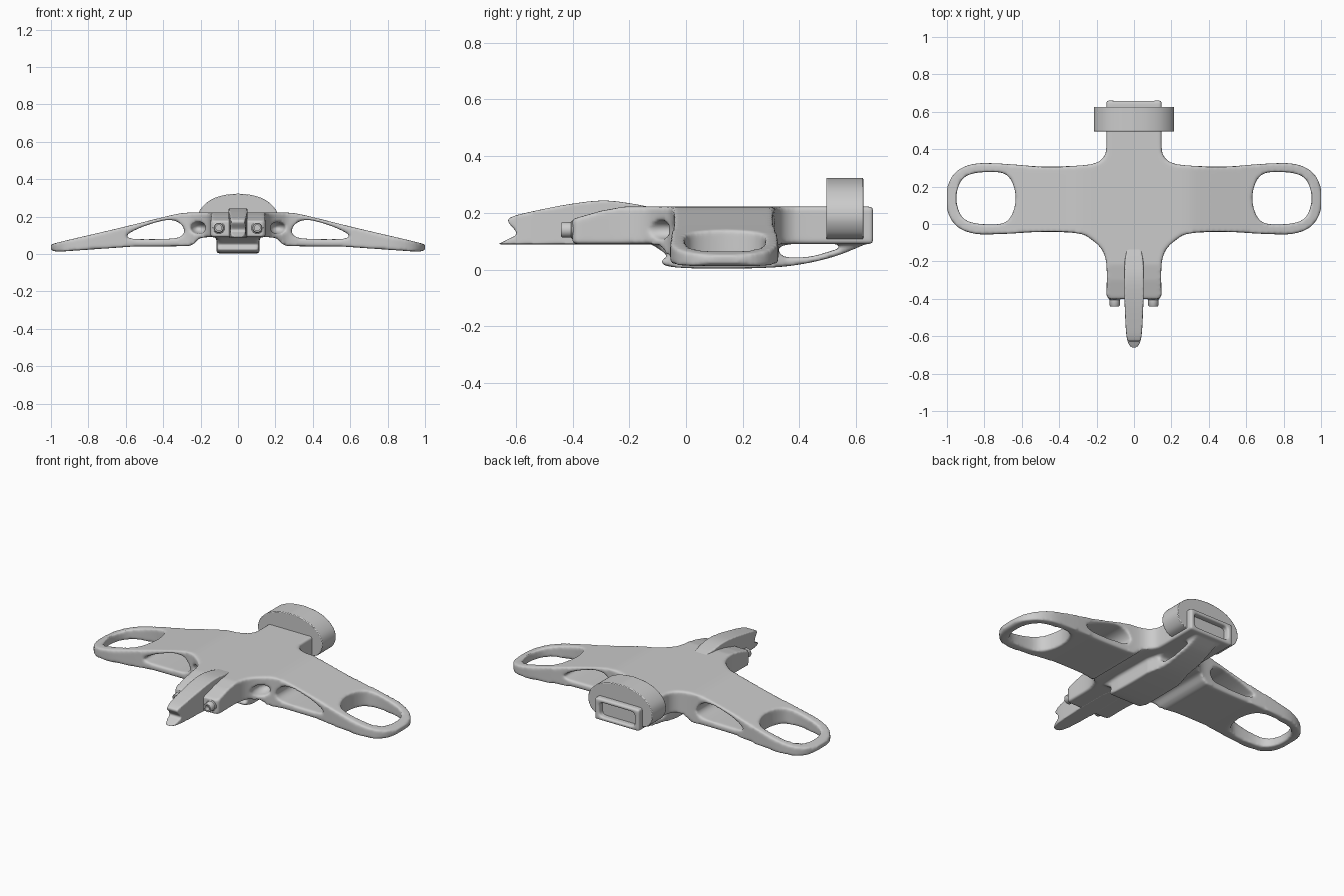
import bpy, bmesh, math
from mathutils import Vector

if "Cube" in bpy.data.objects:
    bpy.data.objects.remove(bpy.data.objects["Cube"])


def curve(pts, n=5, closed=False):
    """Catmull-Rom through a few points."""
    p = [Vector(q) for q in pts]
    m = len(p)
    out = []
    for i in range(m if closed else m - 1):
        if closed:
            a, b, c, d = (p[(i + k) % m] for k in (-1, 0, 1, 2))
        else:
            a, b, c, d = p[max(i - 1, 0)], p[i], p[i + 1], p[min(i + 2, m - 1)]
        for k in range(n):
            t = k / n
            out.append(0.5 * (2 * b + (c - a) * t + (2 * a - 5 * b + 4 * c - d) * t * t
                              + (3 * b - a - 3 * c + d) * t ** 3))
    if not closed:
        out.append(p[-1])
    return [(v.x, v.y) for v in out]


def both(half):
    """Complete a right-half outline with its mirror image."""
    return half + [(-x, y) for x, y in reversed(half) if abs(x) > 1e-5]


def prism(name, pts, axis, lo, hi):
    place = {'x': lambda a, b, t: (t, a, b),
             'y': lambda a, b, t: (a, t, b),
             'z': lambda a, b, t: (a, b, t)}[axis]
    bm = bmesh.new()
    low = [bm.verts.new(place(a, b, lo)) for a, b in pts]
    top = [bm.verts.new(place(a, b, hi)) for a, b in pts]
    bm.faces.new(low)
    bm.faces.new(top)
    n = len(pts)
    for i in range(n):
        j = (i + 1) % n
        bm.faces.new((low[i], low[j], top[j], top[i]))
    bmesh.ops.recalc_face_normals(bm, faces=bm.faces)
    return add(name, bm)


def add(name, bm):
    me = bpy.data.meshes.new(name)
    bm.to_mesh(me)
    bm.free()
    ob = bpy.data.objects.new(name, me)
    bpy.context.collection.objects.link(ob)
    return ob


def bake(ob):
    deps = bpy.context.evaluated_depsgraph_get()
    me = bpy.data.meshes.new_from_object(ob.evaluated_get(deps))
    ob.modifiers.clear()
    ob.data = me


def combine(ob, tool, op):
    m = ob.modifiers.new(op, 'BOOLEAN')
    m.operation, m.object, m.solver = op, tool, 'EXACT'
    bake(ob)
    bpy.data.objects.remove(tool)


def soften(ob, voxel, steps):
    m = ob.modifiers.new('blend', 'REMESH')
    m.mode, m.voxel_size = 'VOXEL', voxel
    s = ob.modifiers.new('round', 'SMOOTH')
    s.factor, s.iterations = 0.5, steps
    bake(ob)
    for f in ob.data.polygons:
        f.use_smooth = True


# hull and wings: front profile trimmed by the plan and the side slope
hull = prism('hull_and_wings', both(
    [(0, .222), (.24, .222)] + curve([(.27, .221), (.35, .209), (.63, .140), (.97, .060), (1.0, .045)])
    + [(1.0, .018), (.96, .012), (.56, .040), (.26, .042), (.235, .055), (.205, .085), (.17, .09), (0, .09)]),
    'y', -.6, .66)
plan = both([(0, -.40), (.135, -.40)] + curve(
    [(.147, -.385), (.147, -.22), (.17, -.14), (.225, -.085), (.30, -.05), (.5, -.043), (.7, -.053),
     (.85, -.052), (.95, -.01), (1.0, .08), (1.0, .19), (.95, .28), (.85, .322), (.7, .322), (.5, .308),
     (.3, .312), (.2, .328), (.155, .37), (.147, .43)]) + [(.147, .66), (0, .66)])
combine(hull, prism('plan_tool', plan, 'z', -.1, .4), 'INTERSECT')
slope = [(-.41, .09), (-.40, .178), (-.3, .207), (-.2, .225), (.7, .23), (.7, -.1), (-.15, -.1), (-.2, .08)]
combine(hull, prism('slope_tool', slope, 'x', -1.1, 1.1), 'INTERSECT')

for s in (1, -1):
    # wing tip loop hole
    tip = curve([(s * (.79 + a), .138 + b) for a, b in
                 [(.16, 0), (.12, .11), (0, .14), (-.115, .12), (-.158, 0), (-.115, -.12), (0, -.14), (.12, -.11)]],
                5, True)
    combine(hull, prism('tip_tool', tip, 'z', -.1, .4), 'DIFFERENCE')
    # through duct between upper and lower wing
    duct = curve([(s * x, z) for x, z in
                  [(.288, .13), (.315, .168), (.38, .182), (.49, .153), (.57, .118), (.595, .096),
                   (.55, .080), (.36, .082), (.30, .098)]], 4, True)
    combine(hull, prism('duct_tool', duct, 'y', -.3, .5), 'DIFFERENCE')
    # side intake hollow
    bm = bmesh.new()
    bmesh.ops.create_uvsphere(bm, u_segments=24, v_segments=16, radius=1)
    bmesh.ops.scale(bm, vec=(.045, .08, .032), verts=bm.verts)
    bmesh.ops.translate(bm, vec=(s * .213, -.09, .14), verts=bm.verts)
    combine(hull, add('intake_tool', bm), 'DIFFERENCE')

# rear exhaust recess
combine(hull, prism('exhaust_tool', both([(0, .114), (.105, .114), (.118, .127), (.118, .186), (.105, .198), (0, .198)]),
                    'y', .58, .75), 'DIFFERENCE')

# keel with an open strap at the back
keel = prism('keel', curve([(-.14, .10), (-.085, .065), (-.065, .045), (-.09, .028), (-.05, .009), (.1, .003),
                            (.3, .007), (.42, .021), (.53, .048), (.63, .088)]) + [(.63, .11), (-.14, .11)],
             'x', -.2, .2)
combine(keel, prism('keel_plan', both([(0, -.2), (.105, -.2), (.115, .0), (.112, .25), (.085, .36), (.075, .65), (0, .65)]),
                    'z', -.1, .3), 'INTERSECT')
gap = curve([(.33, .08), (.335, .052), (.37, .042), (.44, .046), (.50, .062), (.56, .084), (.5, .092), (.4, .092)], 4, True)
combine(keel, prism('gap_tool', gap, 'x', -.3, .3), 'DIFFERENCE')
combine(hull, keel, 'UNION')
soften(hull, .008, 8)

# beak-like nose
nose = prism('nose', curve([(-.08, .21), (-.2, .234), (-.3, .243), (-.42, .229), (-.55, .203), (-.61, .187), (-.628, .170),
                            (-.597, .128), (-.625, .108), (-.664, .089)]) + [(-.08, .089)], 'x', -.2, .2)
combine(nose, prism('nose_plan', both([(0, -.08), (.03, -.08)] + curve(
    [(.05, -.2), (.052, -.35), (.047, -.5), (.04, -.6), (.025, -.65), (0, -.664)])), 'z', 0, .4), 'INTERSECT')
soften(nose, .005, 6)

# rear hoop
outer = both(curve([(.125, .103), (.175, .116), (.204, .148), (.215, .19), (.2, .24), (.15, .287), (.08, .314), (0, .323)]))
inner = [(x * .93, .19 + (z - .19) * .88) for x, z in outer]
hoop = prism('rear_hoop', outer + inner[::-1], 'y', .495, .625)
b = hoop.modifiers.new('edge', 'BEVEL')
b.width, b.segments, b.limit_method, b.angle_limit = .006, 2, 'ANGLE', math.radians(50)

# guns beside the nose
guns = []
for s, side in ((1, 'right'), (-1, 'left')):
    bm = bmesh.new()
    prof = [(.034, -.36), (.032, -.402), (.027, -.406), (.027, -.436), (.023, -.441), (.015, -.441), (.015, -.415)]
    rings = [[bm.verts.new((s * .103 + r * math.cos(k * math.tau / 24), y, .14 + r * math.sin(k * math.tau / 24)))
              for k in range(24)] for r, y in prof]
    for p, q in zip(rings, rings[1:]):
        for k in range(24):
            bm.faces.new((p[k], p[k - 1], q[k - 1], q[k]))
    bm.faces.new(rings[0])
    bm.faces.new(rings[-1])
    bmesh.ops.recalc_face_normals(bm, faces=bm.faces)
    guns.append(add(side + '_gun', bm))

for ob in [hoop] + guns:
    bpy.ops.object.select_all(action='DESELECT')
    ob.select_set(True)
    bpy.context.view_layer.objects.active = ob
    bpy.ops.object.shade_smooth_by_angle(angle=math.radians(40))
